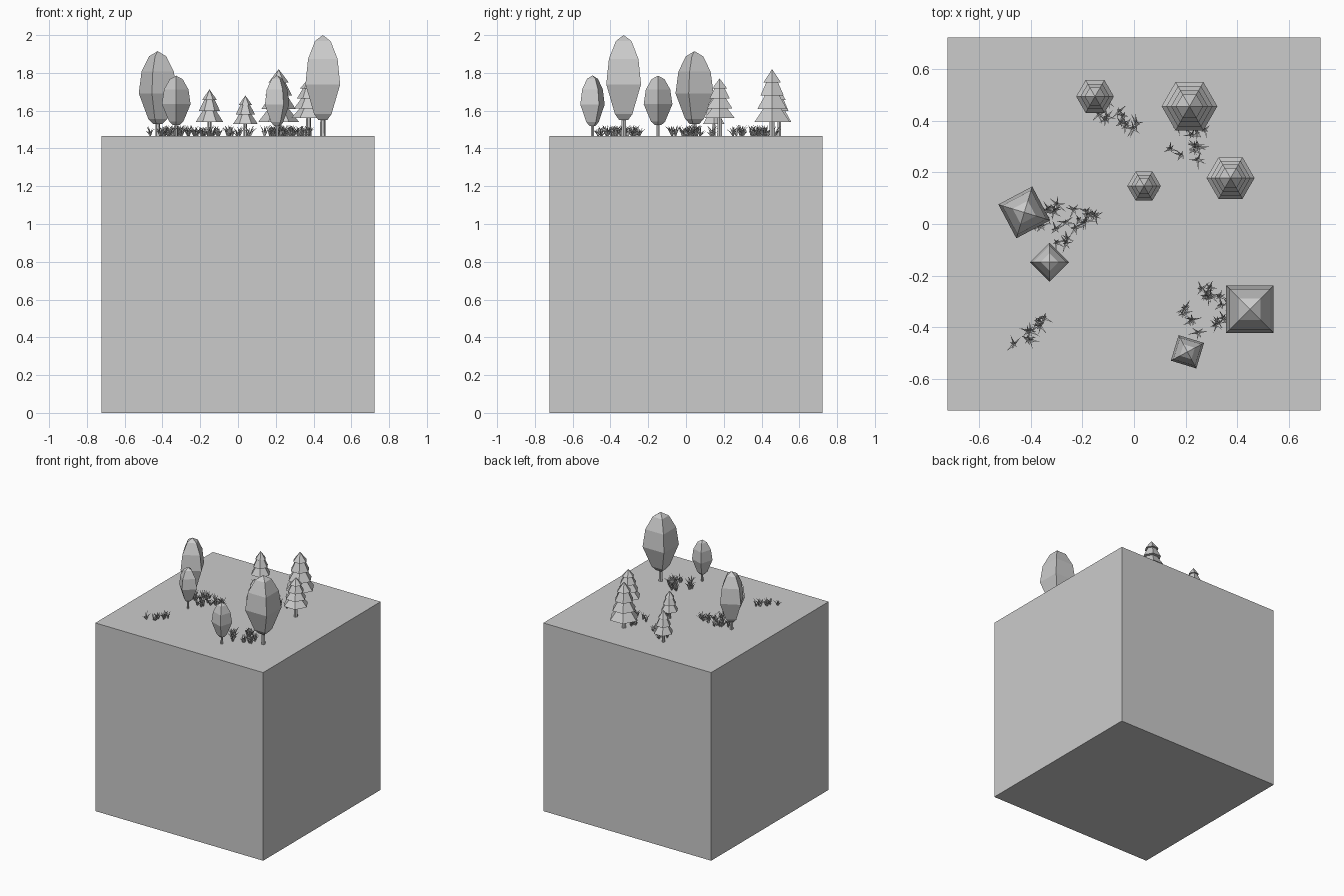
import bpy
import bmesh
import random
from math import cos, sin, pi, radians
from mathutils import Vector

random.seed(4)
GROUND = 1.465

cube = bpy.data.objects.get("Cube")
if cube:
    bpy.data.objects.remove(cube, do_unlink=True)

grey = bpy.data.materials.new("plain_grey")
grey.use_nodes = True
grey.diffuse_color = (0.6, 0.6, 0.6, 1)
grey.node_tree.nodes["Principled BSDF"].inputs["Base Color"].default_value = grey.diffuse_color


def finish(bm, name):
    bmesh.ops.recalc_face_normals(bm, faces=bm.faces)
    mesh = bpy.data.meshes.new(name)
    bm.to_mesh(mesh)
    bm.free()
    mesh.materials.append(grey)
    obj = bpy.data.objects.new(name, mesh)
    bpy.context.collection.objects.link(obj)
    return obj


def loft(bm, rings, sides, turn=0.0):
    """Join rings of (centre, radius) into a closed skin; zero radius gives a point."""
    loops = []
    for centre, radius in rings:
        count = sides if radius else 1
        loops.append([bm.verts.new(centre + Vector((cos(turn + i * 2 * pi / sides),
                      sin(turn + i * 2 * pi / sides), 0)) * radius) for i in range(count)])
    for low, high in zip(loops, loops[1:]):
        for i in range(sides):
            j = (i + 1) % sides
            corners = [low[i % len(low)], low[j % len(low)],
                       high[j % len(high)], high[i % len(high)]]
            bm.faces.new(list(dict.fromkeys(corners)))
    for end in (loops[0], loops[-1]):
        if len(end) > 1:
            bm.faces.new(end)


def trunk(name, x, y, top, radius):
    bm = bmesh.new()
    loft(bm, [(Vector((x, y, GROUND)), radius), (Vector((x, y, top)), radius * 0.8)], 6)
    finish(bm, name + "_trunk")


# Crown outline: share of height, share of radius
CROWN = [(0, 0.25), (0.07, 0.5), (0.42, 1), (0.72, 0.85), (0.93, 0.45), (1, 0)]


def leafy_tree(name, x, y, low, high, radius, angle):
    trunk(name, x, y, low + 0.03, radius * 0.12)
    bm = bmesh.new()
    rings = [(Vector((x, y, low + t * (high - low))), r * radius) for t, r in CROWN]
    loft(bm, rings, 4, radians(angle))
    finish(bm, name + "_crown")


def pine_tree(name, x, y, low, high, radius, tiers):
    trunk(name, x, y, low + 0.03, radius * 0.16)
    bm = bmesh.new()
    step = (high - low) / tiers
    for k in range(tiers):
        base = low + k * step
        wide = radius * (1 - 0.68 * k / tiers)
        tip = k == tiers - 1
        loft(bm, [(Vector((x, y, base)), wide),
                  (Vector((x, y, base + step)), 0 if tip else wide * 0.5)], 6)
    finish(bm, name + "_branches")


def grass(name, x, y, rx, ry, tufts, slant=0.0):
    """Tufts of curved pointed blades spread over an ellipse."""
    bm = bmesh.new()
    for _ in range(tufts):
        a, d = random.uniform(0, 2 * pi), random.random() ** 0.5
        dx, dy = rx * d * cos(a), ry * d * sin(a)
        root = Vector((x + dx, y + dy + slant * dx, GROUND))
        start = random.uniform(0, 2 * pi)
        for b in range(6):
            way = start + b * pi / 3 + random.uniform(-0.4, 0.4)
            out = Vector((cos(way), sin(way), 0)) * random.uniform(0.012, 0.042)
            rise = Vector((0, 0, random.uniform(0.025, 0.062)))
            loft(bm, [(root, 0.004), (root + out * 0.4 + rise * 0.6, 0.0035),
                      (root + out + rise, 0)], 3, way)
    finish(bm, name)


# Block of earth
bm = bmesh.new()
bmesh.ops.create_cube(bm, size=1)
bmesh.ops.scale(bm, vec=(1.446, 1.446, GROUND), verts=bm.verts)
bmesh.ops.translate(bm, vec=(0, 0, GROUND / 2), verts=bm.verts)
finish(bm, "earth_block")

# Leafy trees
leafy_tree("left_tall_tree", -0.425, 0.045, 1.53, 1.915, 0.105, 73)
leafy_tree("left_small_tree", -0.327, -0.148, 1.525, 1.785, 0.076, 0)
leafy_tree("right_tall_tree", 0.449, -0.33, 1.55, 2.0, 0.13, 45)
leafy_tree("right_small_tree", 0.207, -0.495, 1.52, 1.787, 0.073, 28)

# Pines
pine_tree("back_large_pine", 0.215, 0.456, 1.54, 1.82, 0.108, 4)
pine_tree("side_pine", 0.374, 0.178, 1.56, 1.77, 0.093, 4)
pine_tree("back_small_pine", -0.151, 0.494, 1.54, 1.713, 0.073, 3)
pine_tree("middle_small_pine", 0.039, 0.147, 1.53, 1.68, 0.065, 3)

# Grass patches
grass("back_grass", -0.06, 0.42, 0.085, 0.05, 11, -0.3)
grass("back_pine_grass", 0.21, 0.33, 0.08, 0.09, 14)
grass("left_grass", -0.27, 0.01, 0.13, 0.09, 24)
grass("front_left_grass", -0.385, -0.41, 0.08, 0.03, 9, 0.7)
grass("front_right_grass", 0.285, -0.34, 0.1, 0.1, 22)
grass("middle_grass", 0.07, 0.13, 0.02, 0.02, 2)
